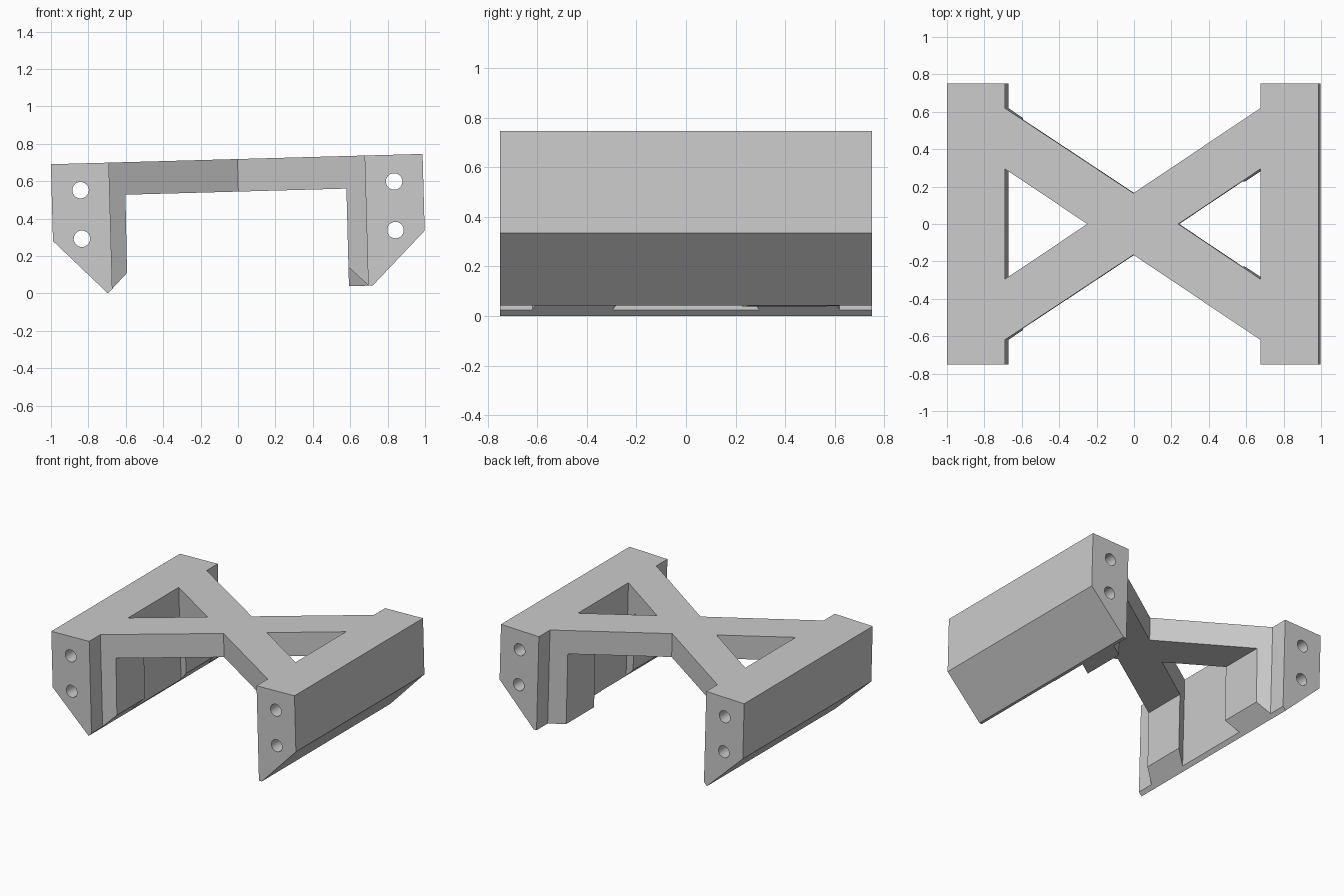
import bpy, bmesh, math
from mathutils import Matrix

cube = bpy.data.objects.get("Cube")
if cube:
    bpy.data.objects.remove(cube, do_unlink=True)

TILT = Matrix.Rotation(-math.radians(1.59), 4, 'Y')
DEPTH = 0.75

grey = bpy.data.materials.new("light grey")
grey.use_nodes = True
grey.diffuse_color = (0.6, 0.6, 0.6, 1)
grey.node_tree.nodes["Principled BSDF"].inputs["Base Color"].default_value = (0.6, 0.6, 0.6, 1)


def prism(name, points, axis, start, end):
    """Extrude a profile along y (points are x, z) or along z (points are x, y)."""
    def place(a, b, t):
        return (a, t, b) if axis == 'Y' else (a, b, t)
    bm = bmesh.new()
    face = bm.faces.new([bm.verts.new(place(a, b, start)) for a, b in points])
    moved = bmesh.ops.extrude_face_region(bm, geom=[face])["geom"]
    bmesh.ops.translate(bm, vec=place(0, 0, end - start),
                        verts=[v for v in moved if isinstance(v, bmesh.types.BMVert)])
    bmesh.ops.recalc_face_normals(bm, faces=bm.faces)
    mesh = bpy.data.meshes.new(name)
    bm.to_mesh(mesh)
    bm.free()
    mesh.materials.append(grey)
    obj = bpy.data.objects.new(name, mesh)
    bpy.context.collection.objects.link(obj)
    return obj


# Bridge section: two pointed side blocks joined by a flat deck
frame = prism("cross_braced_bracket", [
    (-0.981, 0.718), (-0.981, 0.307), (-0.695, 0.019), (-0.590, 0.126),
    (-0.587, 0.544), (0.595, 0.544), (0.594, 0.022), (0.721, 0.022),
    (1.007, 0.307), (1.007, 0.718)], 'Y', -DEPTH, DEPTH)

cutters = []
left_wall, right_wall, middle = 0.697, -0.671, 0.017

# Notches at the front and back, leaving the outer edges of the cross
for side in (-1, 1):
    cutters.append(prism("notch_cutter", [
        (right_wall, side), (right_wall, side * 0.62), (middle, side * 0.165),
        (left_wall, side * 0.62), (left_wall, side)], 'Z', -1, 2))

# Triangular windows between the arms of the cross
for wall, tip in ((right_wall, -0.23), (left_wall, 0.257)):
    cutters.append(prism("window_cutter", [(wall, 0.295), (wall, -0.295), (tip, 0)], 'Z', -1, 2))

# Bevel under the front left leg only
cutters.append(prism("foot_bevel_cutter", [(0.5, 0.215), (0.5, -0.1), (0.7, -0.1), (0.7, 0.022)],
                     'Y', -0.9, 0))

# Bolt holes running the full depth of both blocks
for x in (-0.826, 0.851):
    for z in (0.315, 0.575):
        ring = [(x + 0.044 * math.cos(i * math.tau / 32), z + 0.044 * math.sin(i * math.tau / 32))
                for i in range(32)]
        cutters.append(prism("hole_cutter", ring, 'Y', -1, 1))

for cutter in cutters:
    cutter.hide_render = True
    cut = frame.modifiers.new("cut", 'BOOLEAN')
    cut.operation, cut.solver, cut.object = 'DIFFERENCE', 'EXACT', cutter

# Apply the cuts, then drop the cutters
bpy.context.view_layer.update()
graph = bpy.context.evaluated_depsgraph_get()
result = bpy.data.meshes.new_from_object(frame.evaluated_get(graph))
frame.modifiers.clear()
frame.data = result
for cutter in cutters:
    bpy.data.objects.remove(cutter, do_unlink=True)

# The whole bracket leans slightly to one side
frame.data.transform(TILT)
bpy.ops.object.select_all(action='DESELECT')
frame.select_set(True)
bpy.context.view_layer.objects.active = frame
bpy.ops.object.shade_smooth_by_angle(angle=math.radians(25))
